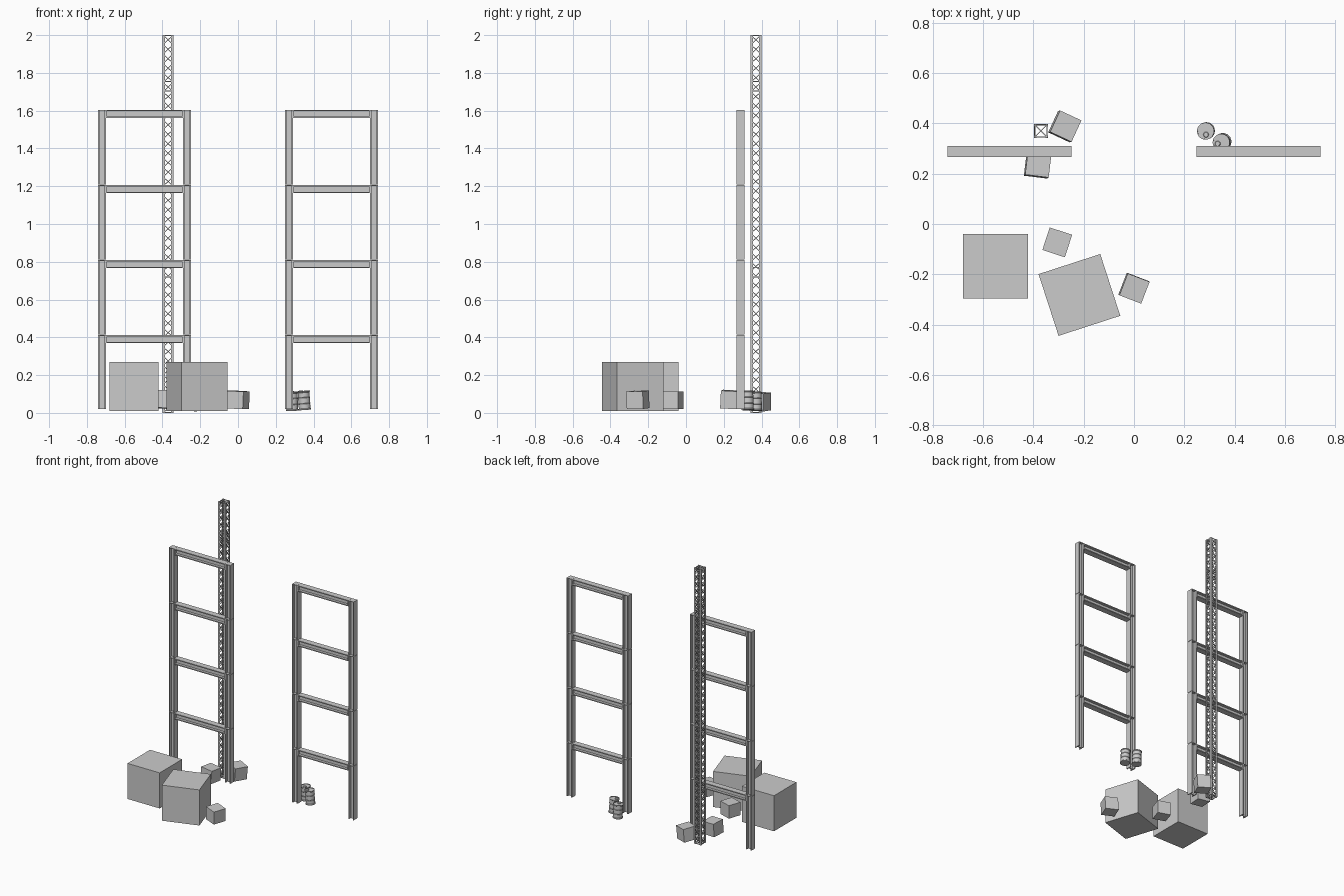
import bpy, bmesh, math
from mathutils import Vector, Matrix, Euler

if "Cube" in bpy.data.objects:
    bpy.data.objects.remove(bpy.data.objects["Cube"])


def finish(name, bm, parent_matrix=None):
    bmesh.ops.recalc_face_normals(bm, faces=bm.faces)
    me = bpy.data.meshes.new(name)
    bm.to_mesh(me)
    bm.free()
    ob = bpy.data.objects.new(name, me)
    bpy.context.collection.objects.link(ob)
    if parent_matrix is not None:
        ob.matrix_world = parent_matrix
    return ob


def sweep(bm, profile, a, b, side):
    """Extrude a closed profile (u along side, v across) from a to b."""
    a, b, u = Vector(a), Vector(b), Vector(side)
    d = (b - a).normalized()
    u = (u - d * u.dot(d)).normalized()
    v = d.cross(u)
    rings = [[bm.verts.new(p + u * s + v * t) for s, t in profile] for p in (a, b)]
    n = len(profile)
    bm.faces.new(rings[0])
    bm.faces.new(rings[1])
    for i in range(n):
        j = (i + 1) % n
        bm.faces.new((rings[0][i], rings[0][j], rings[1][j], rings[1][i]))


def rect(w, h):
    return [(-w/2, -h/2), (w/2, -h/2), (w/2, h/2), (-w/2, h/2)]


# I-section: flanges at the ends of u, web between them
H, T, W = 0.0215, 0.007, 0.003
half = [(-H, -H), (-H + T, -H), (-H + T, -W), (H - T, -W), (H - T, -H), (H, -H)]
I_BEAM = half + [(s, -t) for s, t in reversed(half)]

Y = 0.288
LEVELS = [0.412, 0.809, 1.206, 1.604]


# Steel frames: stacked column lengths plus a rail at each level
def steel_frame(side, cx):
    columns, rails = bmesh.new(), bmesh.new()
    for x in (cx - 0.225, cx + 0.225):
        low = 0.02
        for top in LEVELS:
            sweep(columns, I_BEAM, (x, Y, low), (x, Y, top), (1, 0, 0))
            # end plates closing each column length
            sweep(columns, rect(2*H, 2*H), (x, Y, top - 0.004), (x, Y, top), (1, 0, 0))
            low = top + 0.002
    for top in LEVELS:
        z = top - H
        sweep(rails, I_BEAM, (cx - 0.203, Y, z), (cx + 0.203, Y, z), (0, 0, 1))
        for s in (-1, 1):
            sweep(rails, rect(2*H, 2*H), (cx + s*0.199, Y, z), (cx + s*0.203, Y, z), (0, 0, 1))
    finish(side + "_frame_columns", columns)
    finish(side + "_frame_rails", rails)


steel_frame("left", -0.495)
steel_frame("right", 0.495)

# Lattice tower: four angle legs and crossed braces on every side
TX, TY, R, LEG, TH = -0.37, 0.37, 0.0285, 0.013, 0.003
legs = bmesh.new()
angle = [(0, 0), (LEG, 0), (LEG, TH), (TH, TH), (TH, LEG), (0, LEG)]
for k in range(4):
    rot = Matrix.Rotation(k * math.pi / 2, 3, 'Z')
    p = rot @ Vector((-R, -R, 0)) + Vector((TX, TY, 0))
    sweep(legs, angle, p, p + Vector((0, 0, 2.0)), rot @ Vector((1, 0, 0)))
finish("tower_legs", legs)

braces = bmesh.new()
BAYS = 40
STEP = 2.0 / BAYS
bar = rect(0.004, 0.003)
in_r = R - 0.004
for k in range(4):
    rot = Matrix.Rotation(k * math.pi / 2, 3, 'Z')

    def pt(s, z, off=0.0):
        return rot @ Vector((s * in_r, -in_r + off, 0)) + Vector((TX, TY, z))

    out = rot @ Vector((0, -1, 0))
    for i in range(BAYS):
        z0, z1 = i * STEP + 0.002, (i + 1) * STEP - 0.002
        for s in (-1, 1):
            sweep(braces, rect(0.003, 0.004), pt(-s, z0, s * 0.001), pt(s, z1, s * 0.001), out)
    # horizontal ties around the section joints
    for z in (0.003, 0.72, 0.77, 1.705, 1.755, 1.997):
        sweep(braces, rect(0.003, 0.006), pt(-1, z), pt(1, z), out)
for z in (0.003, 0.72, 0.77, 1.705, 1.755, 1.997):
    for s in (-1, 1):
        sweep(braces, bar, (TX - in_r, TY - s*in_r, z), (TX + in_r, TY + s*in_r, z), (0, 0, 1))
finish("tower_braces", braces)


# Crates, large and small, some slightly tilted
def crate(name, loc, size, turn, tilt=(0, 0)):
    bm = bmesh.new()
    bmesh.ops.create_cube(bm, size=size)
    e = Euler((math.radians(tilt[0]), math.radians(tilt[1]), math.radians(turn)))
    finish(name, bm, Matrix.Translation(loc) @ e.to_matrix().to_4x4())


crate("large_crate_left", (-0.55, -0.168, 0.14), 0.258, 0)
crate("large_crate_right", (-0.217, -0.282, 0.14), 0.258, 18)
crate("small_crate_middle", (-0.305, -0.073, 0.067), 0.094, -18)
crate("small_crate_right", (0.0, -0.255, 0.069), 0.093, -21, (1, 3))
crate("small_crate_back", (-0.275, 0.388, 0.06), 0.094, -25, (-3, 4))
crate("small_crate_front", (-0.383, 0.235, 0.071), 0.094, -7, (-3, 3))


# Drums: ribbed body with recessed lid and an off-centre cap
def lathe(bm, profile, sides, centre=(0, 0)):
    rings = [[bm.verts.new((centre[0] + r * math.cos(2*math.pi*i/sides),
                            centre[1] + r * math.sin(2*math.pi*i/sides), z))
              for i in range(sides)] for r, z in profile]
    for lo, hi in zip(rings, rings[1:]):
        for i in range(sides):
            j = (i + 1) % sides
            bm.faces.new((lo[i], lo[j], hi[j], hi[i]))
    bm.faces.new(rings[0])
    bm.faces.new(rings[-1])


DRUM = [(0.032, -0.05), (0.034, -0.05), (0.034, -0.045), (0.031, -0.042),
        (0.031, -0.018), (0.033, -0.016), (0.031, -0.014), (0.031, 0.014),
        (0.033, 0.016), (0.031, 0.018), (0.031, 0.042), (0.034, 0.045),
        (0.034, 0.05), (0.031, 0.05), (0.031, 0.046)]


def drum(name, loc, tilt, cap):
    bm = bmesh.new()
    lathe(bm, DRUM, 24)
    lathe(bm, [(0.011, 0.045), (0.011, 0.052), (0.009, 0.054)], 16, cap)
    e = Euler((math.radians(tilt[0]), math.radians(tilt[1]), 0))
    ob = finish(name, bm, Matrix.Translation(loc) @ e.to_matrix().to_4x4())
    bpy.ops.object.select_all(action='DESELECT')
    bpy.context.view_layer.objects.active = ob
    ob.select_set(True)
    bpy.ops.object.shade_smooth_by_angle(angle=math.radians(30))


drum("drum_back", (0.286, 0.37, 0.061), (1, -2), (0.002, -0.014))
drum("drum_front", (0.35, 0.326, 0.066), (2, -4), (-0.014, -0.005))
